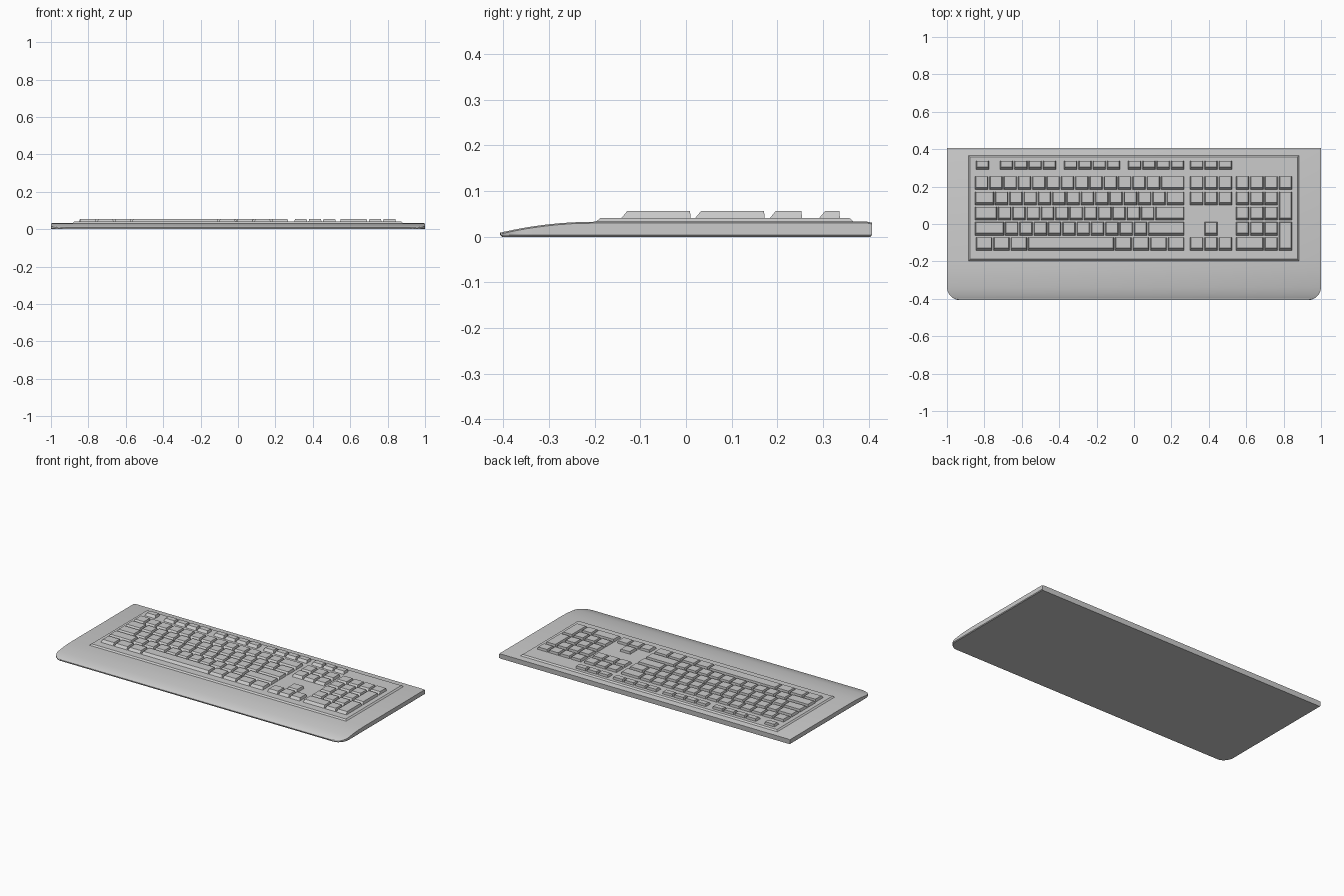
import bpy, bmesh, math

if "Cube" in bpy.data.objects:
    bpy.data.objects.remove(bpy.data.objects["Cube"])

P = 0.0765                      # key pitch across
ROWS = [(-0.143, -0.071), (-0.0625, 0.010), (0.0186, 0.091),
        (0.1005, 0.172), (0.182, 0.254), (0.290, 0.337)]   # bottom to top


def make_object(name, bm):
    bmesh.ops.recalc_face_normals(bm, faces=bm.faces)
    mesh = bpy.data.meshes.new(name)
    bm.to_mesh(mesh)
    bm.free()
    ob = bpy.data.objects.new(name, mesh)
    bpy.context.collection.objects.link(ob)
    return ob


def add_taper_box(bm, x0, x1, y0, y1, z0, z1, side, front, back):
    lo = [bm.verts.new(c) for c in
          ((x0, y0, z0), (x1, y0, z0), (x1, y1, z0), (x0, y1, z0))]
    hi = [bm.verts.new(c) for c in
          ((x0 + side, y0 + front, z1), (x1 - side, y0 + front, z1),
           (x1 - side, y1 - back, z1), (x0 + side, y1 - back, z1))]
    bm.faces.new(lo[::-1])
    bm.faces.new(hi)
    for i in range(4):
        j = (i + 1) % 4
        bm.faces.new((lo[i], lo[j], hi[j], hi[i]))


# Body: cross-sections lofted from the thin rounded front edge to the back
R, Y = 0.07, 0.407
stations = [(-Y + R * (1 - math.cos(a)), 1 - R + R * math.sin(a))
            for a in (math.radians(11.25 * i) for i in range(9))]
stations += [(y, 1.0) for y in (-0.31, -0.28, -0.25, -0.2, Y - 0.01, Y)]
bm = bmesh.new()
rings = []
for y, w in stations:
    t = max(0.0, (-0.2 - y) / 0.207)
    z = 0.033 - 0.024 * t * t
    if y == Y:
        z -= 0.002
    yb = max(-Y + 0.004, min(Y - 0.003, y))
    half = [(w - 0.004, yb, 0), (w, y, 0.004), (w, y, z - 0.003), (w - 0.01, y, z)]
    pts = half + [(-a, b, c) for a, b, c in reversed(half)]
    rings.append([bm.verts.new(p) for p in pts])
for a, b in zip(rings, rings[1:]):
    for i in range(8):
        j = (i + 1) % 8
        # the first few bottom sections share one line
        bm.faces.new((a[i], a[j], b[j], b[i]))
bm.faces.new(rings[0])
bm.faces.new(rings[-1])
body = make_object("body", bm)
bpy.context.view_layer.objects.active = body
body.select_set(True)
bpy.ops.object.shade_smooth_by_angle(angle=math.radians(25))
body.select_set(False)

# Raised plate under the keys
bm = bmesh.new()
add_taper_box(bm, -0.888, 0.885, -0.2, 0.37, 0.03, 0.041, 0.012, 0.012, 0.012)
make_object("key_plate", bm)


def key_group(name, layout):
    """layout: (row, last_row, x_start, [key widths])"""
    bm = bmesh.new()
    for r0, r1, x, widths in layout:
        for w in widths:
            add_taper_box(bm, x, x + w - 0.006, ROWS[r0][0], ROWS[r1][1],
                          0.039, 0.056, 0.005, 0.014, 0.001)
            x += w
    make_object(name, bm)


def fill(first, count, last=0.275, start=-0.85):
    """a wide key, a run of normal keys, then one key up to the right edge"""
    run = ([first] if first else []) + [P] * count
    return run + [last - start - sum(run)]


# Function keys
key_group("function_keys", [(5, 5, -0.845, [P])] +
          [(5, 5, x, [P] * 4) for x in (-0.717, -0.374, -0.032)])

# Letter block
key_group("main_keys", [
    (4, 4, -0.85, fill(0, 13)),
    (3, 3, -0.85, fill(0.107, 12)),
    (2, 2, -0.85, fill(0.123, 11)),
    (1, 1, -0.85, fill(0.161, 10)),
    (0, 0, -0.845, [0.093] * 3 + [0.465] + [0.094] * 4)])

# Navigation and arrow keys
key_group("navigation_keys", [(r, r, 0.30, [P] * 3) for r in (5, 4, 3, 0)] +
          [(1, 1, 0.30 + P, [P])])

# Number pad with two tall keys and one wide key
key_group("number_pad_keys", [(4, 4, 0.545, [P] * 4)] +
          [(r, r, 0.545, [P] * 3) for r in (3, 2, 1)] +
          [(0, 0, 0.545, [2 * P, P]),
           (2, 3, 0.545 + 3 * P, [P]), (0, 1, 0.545 + 3 * P, [P])])
